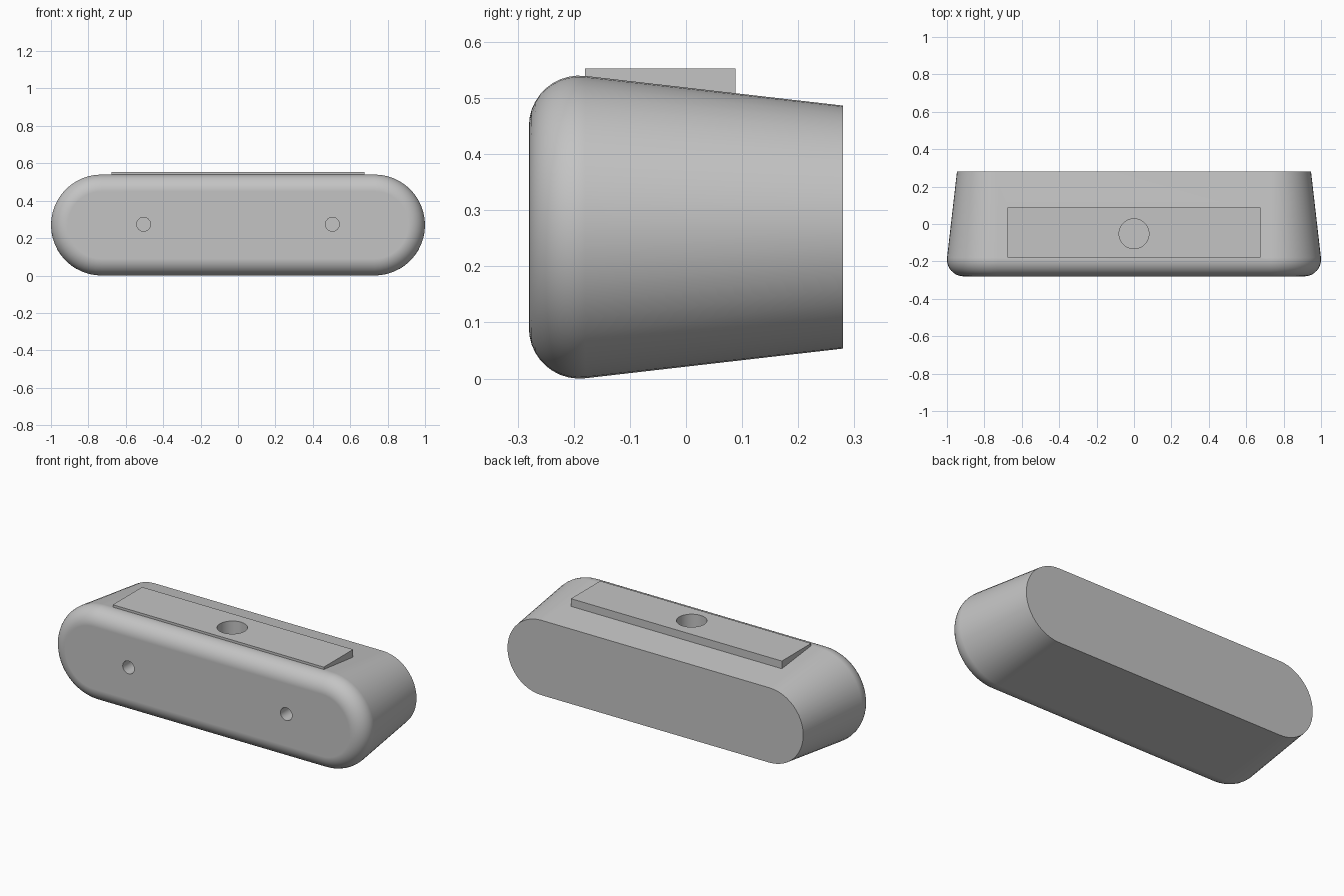
import bpy, bmesh
from math import sin, cos, pi, radians
from mathutils import Matrix

cube = bpy.data.objects.get("Cube")
if cube:
    bpy.data.objects.remove(cube, do_unlink=True)

MID_Z = 0.27      # height of the body's axis
HALF_RUN = 0.73   # half length of the straight sides
ARC = 24          # facets per rounded end

grey = bpy.data.materials.new("light_grey")
grey.use_nodes = True
COLOR = (0.55, 0.55, 0.55, 1)
grey.diffuse_color = COLOR
grey.node_tree.nodes["Principled BSDF"].inputs["Base Color"].default_value = COLOR


def make_object(name, bm):
    bmesh.ops.recalc_face_normals(bm, faces=bm.faces)
    mesh = bpy.data.meshes.new(name)
    bm.to_mesh(mesh)
    bm.free()
    mesh.materials.append(grey)
    obj = bpy.data.objects.new(name, mesh)
    bpy.context.collection.objects.link(obj)
    return obj


def stadium(bm, radius, y):
    """Ring of vertices: two half circles joined by straight sides."""
    ring = []
    for side in (1, -1):
        for i in range(ARC + 1):
            a = -pi / 2 + pi * i / ARC
            ring.append(bm.verts.new((side * (HALF_RUN + radius * cos(a)), y,
                                      MID_Z + side * radius * sin(a))))
    return ring


def cylinder(name, radius, depth, matrix):
    bm = bmesh.new()
    bmesh.ops.create_cone(bm, cap_ends=True, segments=40, radius1=radius,
                          radius2=radius, depth=depth, matrix=matrix)
    return make_object(name, bm)


def combine(target, tool, operation):
    mod = target.modifiers.new(operation.title(), 'BOOLEAN')
    mod.operation = operation
    mod.solver = 'EXACT'
    mod.object = tool
    bpy.context.view_layer.objects.active = target
    bpy.ops.object.modifier_apply(modifier=mod.name)
    bpy.data.objects.remove(tool, do_unlink=True)


# Tapered body with a rounded front rim
FILLET = 0.09
profile = []
for i in range(11):
    a = radians(96.5) * i / 10
    profile.append((0.18 + FILLET * sin(a), -0.19 - FILLET * cos(a)))
profile.append((0.2165, 0.28))

bm = bmesh.new()
rings = [stadium(bm, r, y) for r, y in profile]
for a, b in zip(rings, rings[1:]):
    for i in range(len(a)):
        j = (i + 1) % len(a)
        bm.faces.new((a[i], a[j], b[j], b[i]))
bm.faces.new(rings[0])
bm.faces.new(rings[-1])
body = make_object("body", bm)

# Level mounting pad on top
bm = bmesh.new()
bmesh.ops.create_cube(bm, size=1, matrix=Matrix.Translation((0, -0.046, 0.503))
                      @ Matrix.Diagonal((1.35, 0.268, 0.1, 1)))
combine(body, make_object("mounting_pad", bm), 'UNION')

# Central blind hole in the pad
combine(body, cylinder("pad_hole", 0.08, 0.4, Matrix.Translation((0, -0.052, 0.55))),
        'DIFFERENCE')

# Two small blind holes in the front face
for x in (-0.505, 0.505):
    place = Matrix.Translation((x, -0.28, 0.274)) @ Matrix.Rotation(pi / 2, 4, 'X')
    combine(body, cylinder("front_hole", 0.037, 0.3, place), 'DIFFERENCE')

# Smooth curves, crisp edges, flat large faces
bpy.ops.object.select_all(action='DESELECT')
body.select_set(True)
bpy.context.view_layer.objects.active = body
bpy.ops.object.shade_smooth_by_angle(angle=radians(30))
normals = body.modifiers.new("Weighted normals", 'WEIGHTED_NORMAL')
normals.keep_sharp = True
